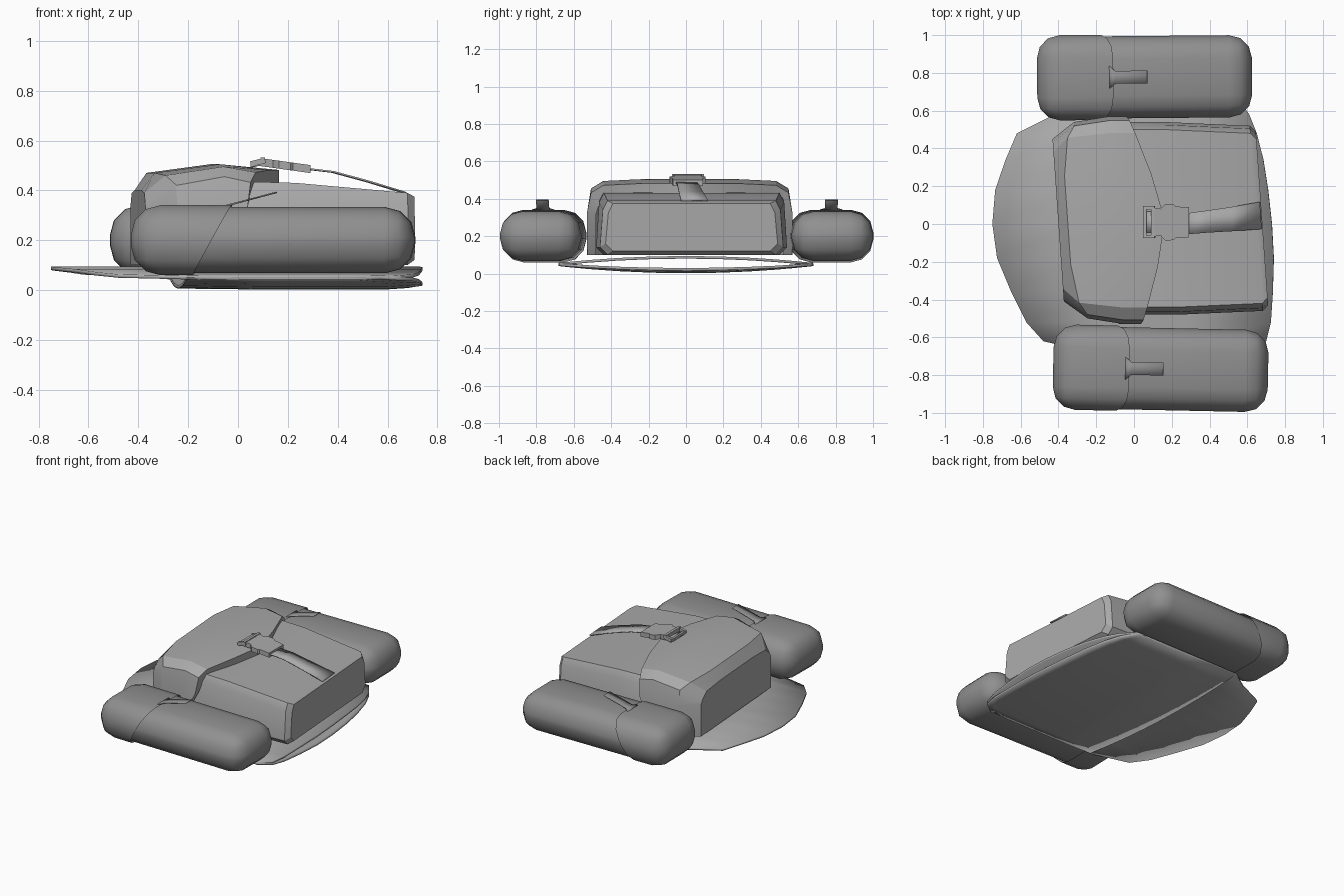
import bpy, bmesh, math
from mathutils import Matrix, Vector

if "Cube" in bpy.data.objects:
    bpy.data.objects.remove(bpy.data.objects["Cube"])


def shade(name, v):
    mat = bpy.data.materials.new(name)
    mat.diffuse_color = (v, v, v, 1)
    mat.use_nodes = True
    mat.node_tree.nodes["Principled BSDF"].inputs["Base Color"].default_value = mat.diffuse_color
    return mat

FABRIC, DARK = shade("fabric", 0.40), shade("dark_fabric", 0.28)


def finish(name, bm, angle=30, thick=0, mat=FABRIC):
    bmesh.ops.recalc_face_normals(bm, faces=bm.faces)
    me = bpy.data.meshes.new(name)
    bm.to_mesh(me)
    bm.free()
    me.materials.append(mat)
    ob = bpy.data.objects.new(name, me)
    bpy.context.collection.objects.link(ob)
    if thick:
        mod = ob.modifiers.new("thickness", 'SOLIDIFY')
        mod.thickness, mod.offset = thick, 0
    bpy.ops.object.select_all(action='DESELECT')
    ob.select_set(True)
    bpy.context.view_layer.objects.active = ob
    bpy.ops.object.shade_smooth_by_angle(angle=math.radians(angle))
    return ob


def grid(name, rows, closed=False, cap_first=False, cap_last=False, thick=0, angle=30, mat=FABRIC):
    """Skin a list of equally long point rows."""
    bm = bmesh.new()
    vs = [[bm.verts.new(p) for p in r] for r in rows]
    n = len(rows[0])
    for a, b in zip(vs, vs[1:]):
        for i in range(n if closed else n - 1):
            j = (i + 1) % n
            bm.faces.new((a[i], a[j], b[j], b[i]))
    if cap_first:
        bm.faces.new(vs[0])
    if cap_last:
        bm.faces.new(vs[-1])
    return finish(name, bm, angle, thick, mat)


def box(name, lo, hi, tilt=0):
    bm = bmesh.new()
    lo, hi = Vector(lo), Vector(hi)
    bmesh.ops.create_cube(bm, size=1, matrix=Matrix.Translation((lo + hi) / 2)
                          @ Matrix.Rotation(tilt, 4, 'Y') @ Matrix.Diagonal((*(hi - lo), 1)))
    return finish(name, bm)


def skew(x, y, z):
    return (x - 0.07 * y, y, z)


# main compartment: chamfered box tapering towards +x
def section(x, w, zt, c, zb=0.10):
    ys = [(-w, zb + c), (-w + 0.015, zt - 0.05), (-w + c, zt), (w - c, zt),
          (w - 0.015, zt - 0.05), (w, zb + c), (w - c, zb), (-w + c, zb)]
    return [skew(x, y + 0.03, z) for y, z in ys]

grid("main_body", [section(-0.27, 0.46, 0.41, 0.05), section(0.0, 0.51, 0.435, 0.04),
                   section(0.2, 0.51, 0.43, 0.04), section(0.65, 0.49, 0.39, 0.04),
                   section(0.68, 0.46, 0.375, 0.04, 0.12)],
     closed=True, cap_first=True, cap_last=True, angle=25, mat=FABRIC)


# big lid over the -x end, with a curved front edge and a turned-in lip
def lid_row(xs, w, zt, side=0.32):
    half = [(1, 0.10), (1, side), (0.96, zt - 0.05), (0.84, zt - 0.01), (0.45, zt), (0, zt)]
    pts = [(x, -f * w, z) for x, (f, z) in zip(xs, half)]
    pts += [(x, -y, z) for x, y, z in pts[-2::-1]]
    return [skew(x, y + 0.02, z) for x, y, z in pts]

edge = [-0.12, 0.0, 0.015, 0.04, 0.11, 0.165]
grid("main_lid", [lid_row([-0.40] * 6, 0.43, 0.40),
                  lid_row([-0.28, -0.28, -0.28, -0.32, -0.35, -0.35], 0.52, 0.47),
                  lid_row([-0.09] * 6, 0.55, 0.505),
                  lid_row(edge, 0.55, 0.482),
                  lid_row(edge, 0.50, 0.43)], cap_first=True, angle=25)

# back panel with its rounded tongue, and the pad below forming an open sleeve
outline = [(-0.68, -0.22, 0.62), (-0.62, -0.48, 0.70), (-0.52, -0.57, 0.725), (-0.36, -0.65, 0.735),
           (-0.18, -0.725, 0.74), (0.0, -0.75, 0.73), (0.18, -0.735, 0.71), (0.34, -0.68, 0.685),
           (0.48, -0.62, 0.65), (0.58, -0.42, 0.61), (0.68, -0.28, 0.54)]
upper, lower = [], []
for y, x0, x1 in outline:
    q = (y / 0.68) ** 2
    upper.append([(x0 + (x1 - x0) * t, y, 0.087 - 0.037 * q) for t in (0, 0.3, 0.65, 1)])
    a = -0.24 - 0.05 * y
    z = 0.009 + 0.038 * q
    lower.append([(a, y, z + 0.004), (0.1, y, z), (x1 - 0.14, y, z),
                  (x1 - 0.05, y, z + 0.006), (x1, y, z + 0.014 * (1 - q))])
grid("back_panel", upper, thick=0.014)
grid("back_pad", lower, thick=0.014)


# rounded side pouches, each with a lid and a loose tab
def pouch(side, cx, cy, turn):
    place = Matrix.Translation((cx, cy, 0.2)) @ Matrix.Rotation(math.radians(turn), 4, 'Z')

    def hull(grow):
        bm = bmesh.new()
        bmesh.ops.create_cube(bm, size=1, matrix=Matrix.Diagonal(
            (1.13 + grow, 0.435 + grow, 0.265 + grow, 1)))
        bmesh.ops.bevel(bm, geom=bm.edges[:], offset=0.12, segments=3, profile=0.5,
                        affect='EDGES', clamp_overlap=True)
        return bm

    bm = hull(0)
    bm.transform(place)
    finish(side + "_pouch", bm, 60, mat=DARK)
    bm = hull(0.016)
    bmesh.ops.bisect_plane(bm, geom=bm.verts[:] + bm.edges[:] + bm.faces[:],
                           plane_co=(-0.17, 0, 0.14), plane_no=(1, 0, -0.55), clear_outer=True)
    bm.transform(place)
    finish(side + "_pouch_lid", bm, 60, mat=DARK)
    rows = [[place @ Vector((x, s * w, z)) for s in (-1, 1)]
            for x, z, w in ((-0.19, 0.14, 0.06), (-0.16, 0.147, 0.034), (0.01, 0.192, 0.034))]
    grid(side + "_pouch_tab", rows, thick=0.006, mat=DARK)

pouch("left", 0.06, 0.778, 0.5)
pouch("right", 0.145, -0.768, -1.2)

# closing strap from the buckle to the lower edge of the bag
path = [(0.27, 0.0, 0.487, 0.055), (0.38, 0.012, 0.474, 0.058),
        (0.52, 0.026, 0.436, 0.064), (0.67, 0.045, 0.39, 0.072)]
grid("closing_strap", [[(x + 0.005, y - w, z), (x - 0.005, y + w, z)] for x, y, z, w in path], thick=0.007)
grid("lid_strap", [[(x, -0.045, z), (x, 0.065, z)] for x, z in
                   ((0.05, 0.494), (0.10, 0.505), (0.14, 0.505))], thick=0.007)

# buckle: outlined clip and a bar loop
clip = [(0.09, -0.07), (0.14, -0.06), (0.165, -0.088), (0.21, -0.085), (0.22, -0.075), (0.29, -0.07),
        (0.29, 0.09), (0.22, 0.092), (0.21, 0.105), (0.165, 0.105), (0.14, 0.08), (0.09, 0.09)]
grid("buckle_clip", [[(x, y, 0.528 - 0.14 * x + h) for x, y in clip] for h in (-0.018, 0.014)],
     closed=True, cap_first=True, cap_last=True)
for i, (lo, hi) in enumerate([((0.05, -0.075, 0.495), (0.066, 0.095, 0.512)),
                              ((0.09, -0.075, 0.508), (0.108, 0.095, 0.532)),
                              ((0.05, -0.075, 0.502), (0.11, -0.058, 0.524)),
                              ((0.05, 0.078, 0.502), (0.11, 0.095, 0.524))]):
    box("buckle_loop_bar", lo, hi, -0.25 if i > 1 else 0)
